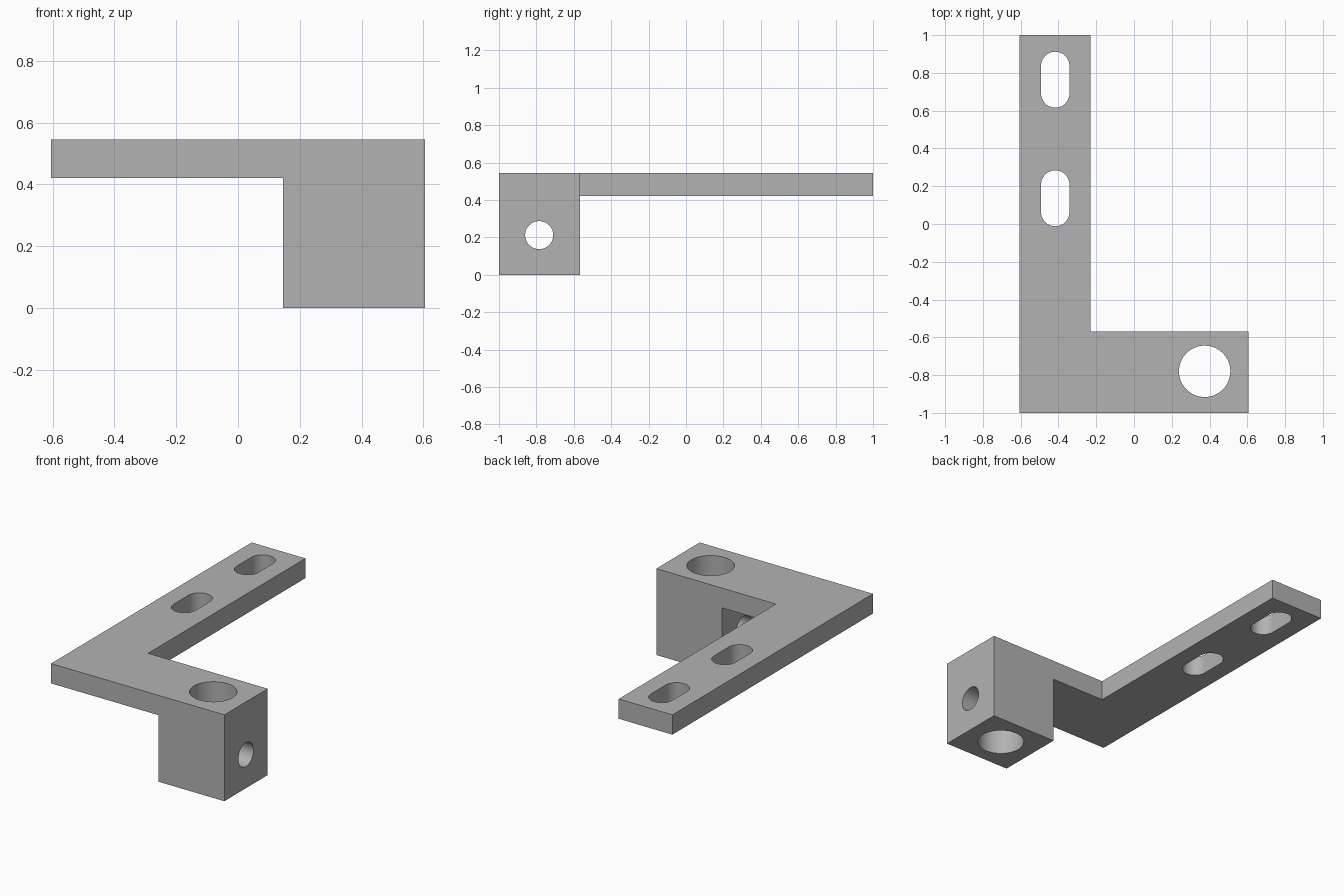
import bpy, bmesh, math
from mathutils import Vector

if "Cube" in bpy.data.objects:
    bpy.data.objects.remove(bpy.data.objects["Cube"])

X0, X1 = -0.605, 0.605        # overall width
TOP, UNDER = 0.545, 0.42      # plate top and underside
INNER = -0.568                # back face of the front leg


def place(a, b, c, axis):
    """Map profile coordinates (a, b) and depth c onto the extrusion axis."""
    return {"x": Vector((c, a, b)), "y": Vector((a, c, b)), "z": Vector((a, b, c))}[axis]


def prism(name, pts, axis, lo, hi):
    """Extrude a closed 2D profile along an axis."""
    bm = bmesh.new()
    near = [bm.verts.new(place(a, b, lo, axis)) for a, b in pts]
    far = [bm.verts.new(place(a, b, hi, axis)) for a, b in pts]
    bm.faces.new(near)
    bm.faces.new(far)
    n = len(pts)
    for i in range(n):
        j = (i + 1) % n
        bm.faces.new((near[i], near[j], far[j], far[i]))
    bmesh.ops.recalc_face_normals(bm, faces=bm.faces)
    mesh = bpy.data.meshes.new(name)
    bm.to_mesh(mesh)
    bm.free()
    ob = bpy.data.objects.new(name, mesh)
    bpy.context.collection.objects.link(ob)
    return ob


def slot(cx, cy, r, half=0.0, seg=32):
    """Round profile, stretched along its second axis when half > 0."""
    pts = []
    for start, shift in ((0, half), (math.pi, -half)):
        for i in range(seg + (1 if half else 0)):
            t = start + math.pi * i / seg
            pts.append((cx + r * math.cos(t), cy + shift + r * math.sin(t)))
    return pts


def combine(target, other, operation):
    """Apply a boolean and remove the helper object."""
    other.hide_render = True
    mod = target.modifiers.new(operation.lower(), "BOOLEAN")
    mod.operation = operation
    mod.solver = "EXACT"
    mod.object = other
    bpy.ops.object.select_all(action="DESELECT")
    bpy.context.view_layer.objects.active = target
    target.select_set(True)
    bpy.ops.object.modifier_apply(modifier=mod.name)
    bpy.data.objects.remove(other)


# Front leg: flat plate stepping down into the clamp block
bracket = prism("bracket", [(X0, UNDER), (0.145, UNDER), (0.145, 0), (X1, 0),
                            (X1, TOP), (X0, TOP)], "y", -1, INNER)
grey = bpy.data.materials.new("plain grey")
grey.diffuse_color = (0.45, 0.45, 0.45, 1)
grey.use_nodes = True
grey.node_tree.nodes["Principled BSDF"].inputs["Base Color"].default_value = grey.diffuse_color
bracket.data.materials.append(grey)

# Long arm running to the back
arm = prism("arm", [(X0, -1), (-0.23, -1), (-0.23, 1), (X0, 1)], "z", UNDER, TOP)
combine(bracket, arm, "UNION")

# Merge coplanar faces left by the union
bm = bmesh.new()
bm.from_mesh(bracket.data)
bmesh.ops.dissolve_limit(bm, angle_limit=0.01, verts=bm.verts, edges=bm.edges)
bm.to_mesh(bracket.data)
bm.free()

# Two slots in the arm
for y in (0.136, 0.764):
    combine(bracket, prism("slot_cutter", slot(-0.417, y, 0.075, 0.073), "z", 0.3, 0.7),
            "DIFFERENCE")

# Vertical bore and sideways screw hole through the block
combine(bracket, prism("bore_cutter", slot(0.374, -0.78, 0.136), "z", -0.1, 0.7), "DIFFERENCE")
combine(bracket, prism("screw_cutter", slot(-0.785, 0.212, 0.075), "x", 0.05, 0.7), "DIFFERENCE")

bpy.ops.object.shade_smooth_by_angle(angle=math.radians(30))
